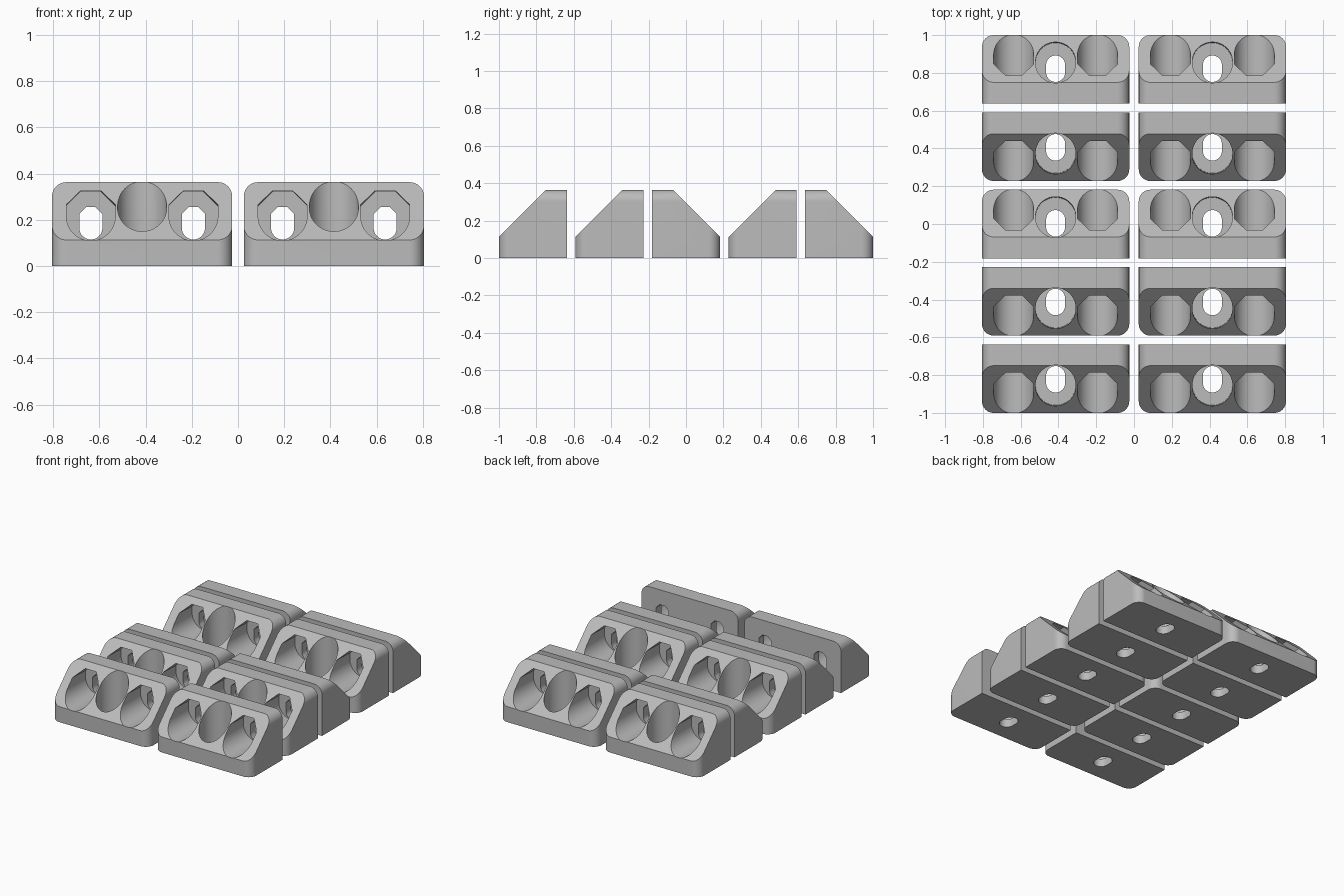
import bpy, bmesh, math
from mathutils import Matrix, Vector

cube = bpy.data.objects.get("Cube")
if cube:
    bpy.data.objects.remove(cube)

WIDTH, DEPTH, LOW = 0.78, 0.363, 0.113   # block size and height of the short faces
CORNER = 0.062                           # corner rounding
FLOOR = 0.06                             # wall left under the screw heads

grey = bpy.data.materials.new("grey plastic")
grey.use_nodes = True
colour = (0.5, 0.5, 0.5, 1)
grey.diffuse_color = colour
grey.node_tree.nodes["Principled BSDF"].inputs["Base Color"].default_value = colour


def add_object(name, bm):
    """Turn a bmesh into a grey object in the scene."""
    bm.normal_update()
    bmesh.ops.recalc_face_normals(bm, faces=bm.faces)
    if bm.calc_volume(signed=True) < 0:
        bmesh.ops.reverse_faces(bm, faces=bm.faces)
    mesh = bpy.data.meshes.new(name)
    bm.to_mesh(mesh)
    bm.free()
    mesh.materials.append(grey)
    obj = bpy.data.objects.new(name, mesh)
    bpy.context.scene.collection.objects.link(obj)
    return obj


def loft(name, start, end):
    """Solid between two matching rings of points."""
    bm = bmesh.new()
    a = [bm.verts.new(p) for p in start]
    b = [bm.verts.new(p) for p in end]
    bm.faces.new(a)
    bm.faces.new(b)
    for i in range(len(a)):
        j = (i + 1) % len(a)
        bm.faces.new((a[i], a[j], b[j], b[i]))
    return add_object(name, bm)


def upright(u, v, w):
    """Map side, offset, reach to a hole that runs up from the base."""
    return Vector((u, DEPTH / 2 - v, w))


def level(u, v, w):
    """Map side, offset, reach to a hole that runs out from the back wall."""
    return Vector((u, DEPTH / 2 - w, v))


def ring(radius, low, high, flat_top):
    """Stadium outline; a flat top replaces the upper arc with half an octagon."""
    pts = [(radius * math.cos(t), low + radius * math.sin(t))
           for t in (math.pi + math.pi * i / 24 for i in range(25))]
    steps = 4 if flat_top else 24
    r = radius / math.cos(math.pi / steps / 2)
    for i in range(steps):
        t = math.pi * (i + 0.5) / steps
        pts.append((r * math.cos(t), high + r * math.sin(t)))
    return pts


def make_body():
    """Box with rounded top and front corners, cut off by the slope."""
    bm = bmesh.new()
    bmesh.ops.create_cube(bm, size=1, matrix=Matrix.Translation((0, 0, DEPTH / 2))
                          @ Matrix.Diagonal((WIDTH, DEPTH, DEPTH, 1)))
    edges = []
    for e in bm.edges:
        mid = (e.verts[0].co + e.verts[1].co) / 2
        along = e.verts[0].co - e.verts[1].co
        front_corner = abs(along.z) > 0.1 and mid.y < 0
        top_corner = abs(along.y) > 0.1 and mid.z > DEPTH / 2
        if front_corner or top_corner:
            edges.append(e)
    bmesh.ops.bevel(bm, geom=edges, offset=CORNER, offset_type="OFFSET",
                    segments=12, profile=0.5, affect="EDGES")
    cut = bmesh.ops.bisect_plane(
        bm, geom=bm.verts[:] + bm.edges[:] + bm.faces[:],
        plane_co=upright(0, DEPTH, LOW), plane_no=(0, -1, 1), clear_outer=True)
    rim = [g for g in cut["geom_cut"] if isinstance(g, bmesh.types.BMEdge)]
    bmesh.ops.edgeloop_fill(bm, edges=rim)
    return add_object("bracket_body", bm)


body = make_body()
cutters = []


def cut_hole(name, x, place, start, end, w0, w1):
    cutter = loft(name, [place(u + x, v, w0) for u, v in start],
                  [place(u + x, v, w1) for u, v in end])
    cutter.hide_render = True
    mod = body.modifiers.new(name, "BOOLEAN")
    mod.operation, mod.solver, mod.object = "DIFFERENCE", "EXACT", cutter
    cutters.append(cutter)


# Screw slots with head recesses: one through the base, two through the back wall
for x, place, flat in ((0, upright, False), (-0.222, level, True), (0.222, level, True)):
    slot = ring(0.05, 0.165, 0.205, flat)
    cut_hole("slot_cutter", x, place, slot, slot, -0.1, 0.2)
    inner, outer = ring(0.106, 0.216, 0.216, flat), ring(0.106, 0.216, 0.234, flat)
    cut_hole("recess_cutter", x, place, inner, outer, FLOOR, 0.5)

# Finished bracket mesh
bpy.context.view_layer.update()
mesh = bpy.data.meshes.new_from_object(
    body.evaluated_get(bpy.context.evaluated_depsgraph_get()))
mesh.name = "bracket"
mesh.shade_smooth()
mesh.set_sharp_from_angle(angle=math.radians(30))
for obj in cutters + [body]:
    bpy.data.objects.remove(obj)

# Five rows of two; some rows are turned to face the back
for row, turned in enumerate((False, False, True, False, True)):
    for side, x in (("right", -0.415), ("left", 0.415)):
        bracket = bpy.data.objects.new(f"bracket_row_{row + 1}_{side}", mesh)
        bracket.location = (x, (row - 2) * (1 - DEPTH / 2) / 2, 0)
        bracket.rotation_euler.z = math.pi if turned else 0
        bpy.context.scene.collection.objects.link(bracket)
